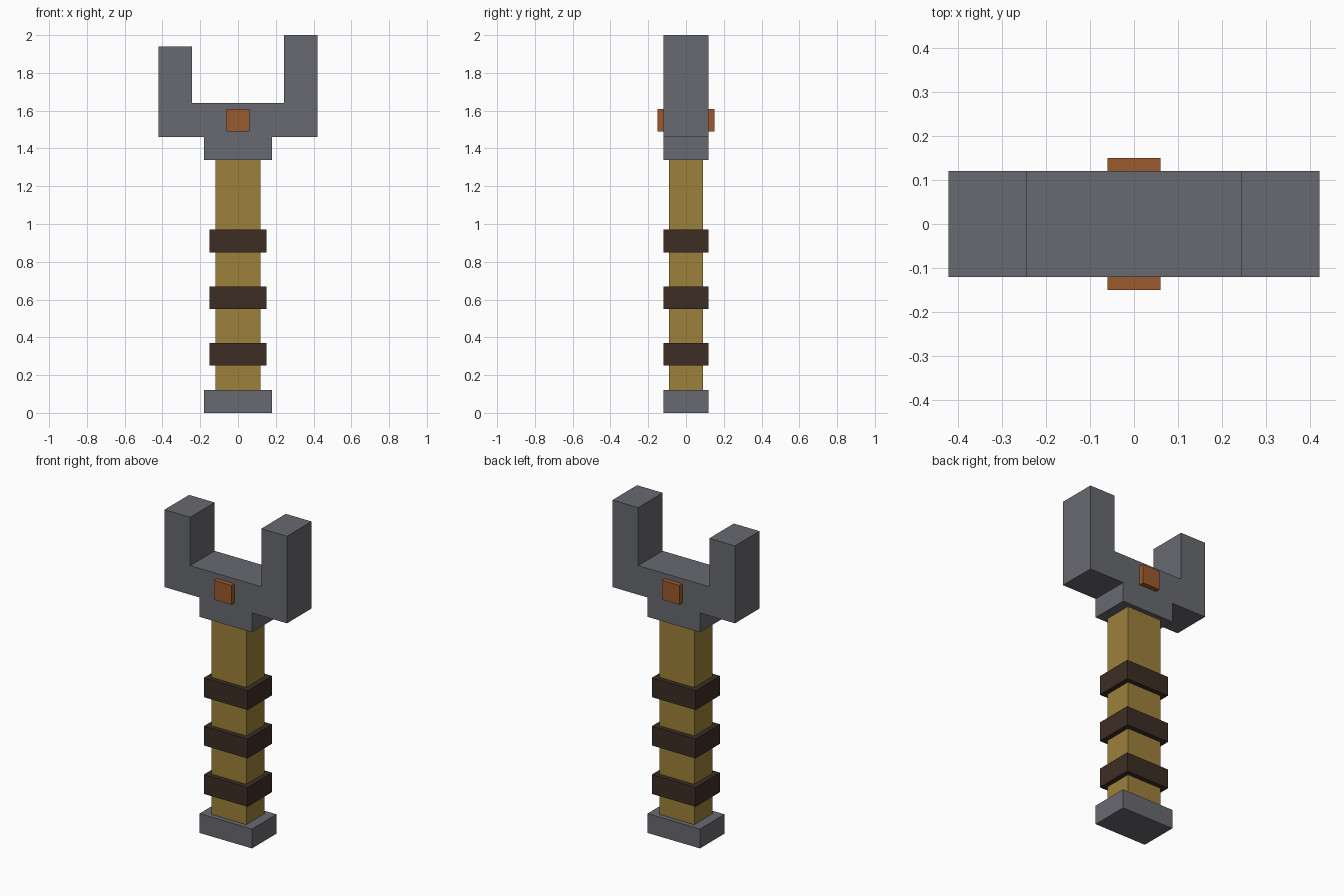
import bpy, bmesh

cube = bpy.data.objects.get("Cube")
if cube:
    bpy.data.objects.remove(cube, do_unlink=True)


def material(name, rgb):
    mat = bpy.data.materials.new(name)
    mat.use_nodes = True
    mat.diffuse_color = (*rgb, 1)
    mat.node_tree.nodes["Principled BSDF"].inputs["Base Color"].default_value = (*rgb, 1)
    return mat


def finish(name, bm, mat):
    bmesh.ops.recalc_face_normals(bm, faces=bm.faces)
    mesh = bpy.data.meshes.new(name)
    bm.to_mesh(mesh)
    bm.free()
    mesh.materials.append(mat)
    obj = bpy.data.objects.new(name, mesh)
    bpy.context.collection.objects.link(obj)
    return obj


def prism(name, outline, half_depth, mat):
    """Extrude an x-z outline symmetrically along y."""
    bm = bmesh.new()
    face = bm.faces.new([bm.verts.new((x, -half_depth, z)) for x, z in outline])
    result = bmesh.ops.extrude_face_region(bm, geom=[face])
    verts = [v for v in result["geom"] if isinstance(v, bmesh.types.BMVert)]
    bmesh.ops.translate(bm, verts=verts, vec=(0, 2 * half_depth, 0))
    return finish(name, bm, mat)


def block(name, half_width, half_depth, low, high, mat):
    w = half_width
    return prism(name, [(-w, low), (w, low), (w, high), (-w, high)], half_depth, mat)


steel = material("grey_steel", (0.14, 0.142, 0.16))
wood = material("golden_wood", (0.34, 0.218, 0.043))
leather = material("dark_leather", (0.046, 0.027, 0.018))
copper = material("copper", (0.33, 0.103, 0.028))

# Handle with its foot
block("pommel", 0.18, 0.12, 0, 0.12, steel)
block("handle", 0.12, 0.09, 0.12, 1.34, wood)

# Grip wraps
for i in range(3):
    low = 0.25 + 0.3 * i
    block(f"grip_band_{i + 1}", 0.15, 0.12, low, low + 0.12, leather)

# Forked head: neck, crossbar and two prongs of unequal height
prism("forked_head", [
    (-0.18, 1.34), (0.18, 1.34), (0.18, 1.46), (0.42, 1.46),
    (0.42, 2), (0.244, 2), (0.244, 1.64), (-0.244, 1.64),
    (-0.244, 1.94), (-0.42, 1.94), (-0.42, 1.46), (-0.18, 1.46),
], 0.12, steel)

# Square rivet through the crossbar
block("rivet", 0.06, 0.15, 1.49, 1.61, copper)
